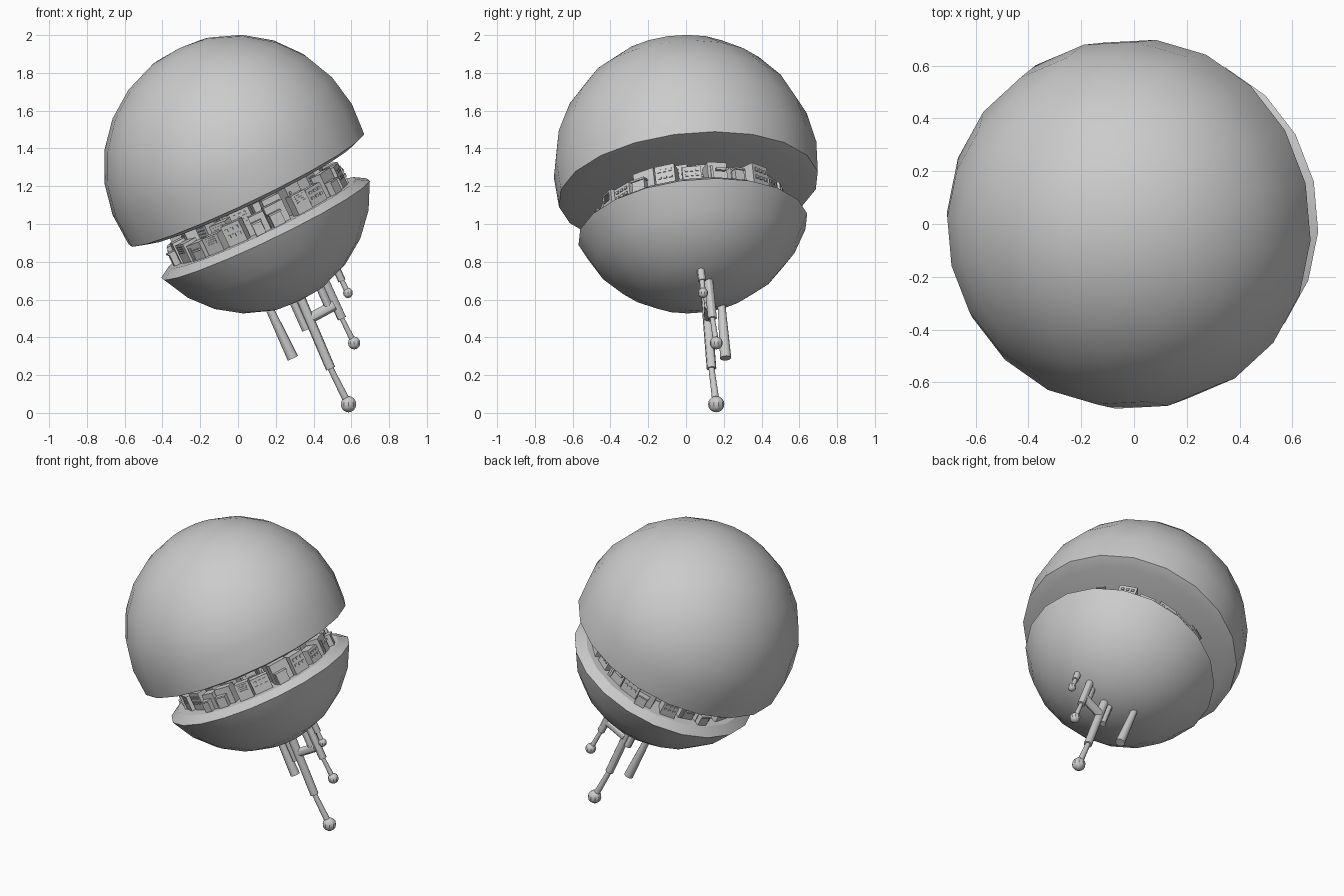
import bpy, bmesh, math, random
from mathutils import Matrix, Vector

random.seed(7)
if "Cube" in bpy.data.objects:
    bpy.data.objects.remove(bpy.data.objects["Cube"])

grey = bpy.data.materials.new("plain_grey")
grey.use_nodes = True
colour = (0.6, 0.6, 0.6, 1)
grey.diffuse_color = colour
grey.node_tree.nodes["Principled BSDF"].inputs["Base Color"].default_value = colour

# Tilted frame shared by both shells and the city
axis = Vector((-0.43, -0.1, 0.9)).normalized()
FRAME = Matrix.Translation((-0.01, 0, 1.298)) @ axis.to_track_quat('Z', 'Y').to_matrix().to_4x4()


def finish(name, bm, matrix=Matrix(), smooth=True):
    bmesh.ops.recalc_face_normals(bm, faces=bm.faces)
    mesh = bpy.data.meshes.new(name)
    bm.to_mesh(mesh)
    bm.free()
    mesh.materials.append(grey)
    mesh.transform(matrix)
    ob = bpy.data.objects.new(name, mesh)
    bpy.context.collection.objects.link(ob)
    if smooth:
        bpy.ops.object.select_all(action='DESELECT')
        ob.select_set(True)
        bpy.context.view_layer.objects.active = ob
        bpy.ops.object.shade_smooth_by_angle(angle=math.radians(30))
    return ob


def lathe(name, profile, steps=20):
    bm = bmesh.new()
    verts = [bm.verts.new((r, 0, h)) for r, h in profile]
    edges = [bm.edges.new(pair) for pair in zip(verts, verts[1:])]
    bmesh.ops.spin(bm, geom=verts + edges, cent=(0, 0, 0), axis=(0, 0, 1),
                   angle=math.tau, steps=steps)
    bmesh.ops.remove_doubles(bm, verts=bm.verts, dist=0.0005)
    return finish(name, bm, FRAME)


def arc(radius, centre, start, end, count):
    """Profile points on a circle, from one latitude to another."""
    angles = [start + (end - start) * i / count for i in range(count + 1)]
    return [(radius * math.cos(a), centre + radius * math.sin(a)) for a in angles]


# Upper dome with bevelled rim and flat underside
rim_angle = -math.asin(0.127 / 0.704)
lathe("upper_dome", [(0, -0.15), (0.62, -0.15)] + arc(0.704, 0, rim_angle, math.pi / 2, 7))

# Lower bowl with bevelled rim and flat ground
bowl_angle = -math.asin(0.233 / 0.655)
lathe("lower_bowl", [(0, -0.325), (0.55, -0.325)] + arc(0.655, -0.13, bowl_angle, -math.pi / 2, 5))


# City of blocks standing on the bowl, facing outwards
def box(bm, place, centre, size):
    bmesh.ops.create_cube(bm, size=1, matrix=place @ Matrix.Translation(centre)
                          @ Matrix.Diagonal((*size, 1)))


def building(bm, place, width, depth, height):
    box(bm, place, (0, 0, height / 2), (depth, width, height))
    front = depth / 2
    style = random.choice(["windows", "slats", "shed", "balcony"])
    if style == "windows":
        for row in (0.45, 0.75):
            for col in (-0.28, 0, 0.28):
                box(bm, place, (front, col * width, row * height), (0.012, width * 0.16, height * 0.14))
    elif style == "slats":
        for row in (0.55, 0.66, 0.77, 0.88):
            box(bm, place, (front, 0, row * height), (0.012, width * 0.6, height * 0.04))
    elif style == "shed":
        box(bm, place, (front + 0.012, -width * 0.15, 0.035), (0.045, width * 0.6, 0.07))
        box(bm, place, (front + 0.015, -width * 0.15, 0.072), (0.055, width * 0.68, 0.01))
    else:
        box(bm, place, (front, width * 0.15, height * 0.6), (0.035, width * 0.5, height * 0.12))
        box(bm, place, (front, -width * 0.3, height * 0.45), (0.014, width * 0.12, height * 0.7))


city = bmesh.new()
for radius, count, low, high in ((0.46, 23, 0.09, 0.14), (0.36, 16, 0.13, 0.165), (0.2, 8, 0.13, 0.165)):
    for i in range(count):
        turn = Matrix.Rotation(math.tau * i / count + random.uniform(-0.04, 0.04), 4, 'Z')
        place = turn @ Matrix.Translation((radius + random.uniform(-0.02, 0.015), 0, -0.327))
        building(city, place, random.uniform(0.085, 0.125), random.uniform(0.06, 0.1),
                 random.uniform(low, high))
finish("city_blocks", city, FRAME, smooth=False)


# Rods and balls hanging below the bowl
def rod(name, start, end, r1, r2):
    start, end = Vector(start), Vector(end)
    line = end - start
    bm = bmesh.new()
    bmesh.ops.create_cone(bm, cap_ends=True, segments=12, radius1=r1, radius2=r2, depth=line.length)
    finish(name, bm, Matrix.Translation((start + end) / 2)
           @ line.to_track_quat('Z', 'Y').to_matrix().to_4x4())


def antenna(name, top, joint, tip, thick, thin, ball):
    rod(name + "_tube", top, joint, thick, thick)
    rod(name + "_rod", joint, tip, thin * 0.8, thin)
    bm = bmesh.new()
    bmesh.ops.create_uvsphere(bm, u_segments=10, v_segments=8, radius=ball)
    finish(name + "_ball", bm, Matrix.Translation(tip))


antenna("long_antenna", (0.30, 0.10, 0.68), (0.49, 0.135, 0.235), (0.585, 0.16, 0.046), 0.026, 0.02, 0.043)
antenna("middle_antenna", (0.44, 0.115, 0.74), (0.55, 0.14, 0.50), (0.615, 0.16, 0.37), 0.024, 0.016, 0.034)
antenna("short_antenna", (0.50, 0.07, 0.81), (0.55, 0.085, 0.70), (0.582, 0.09, 0.635), 0.021, 0.016, 0.027)
rod("plain_strut", (0.14, 0.185, 0.61), (0.29, 0.21, 0.29), 0.02, 0.03)
rod("short_strut", (0.27, 0.10, 0.64), (0.36, 0.12, 0.44), 0.022, 0.022)
rod("side_strut", (0.41, 0.10, 0.72), (0.48, 0.12, 0.56), 0.022, 0.022)
rod("cross_brace", (0.38, 0.12, 0.50), (0.51, 0.125, 0.57), 0.028, 0.028)
